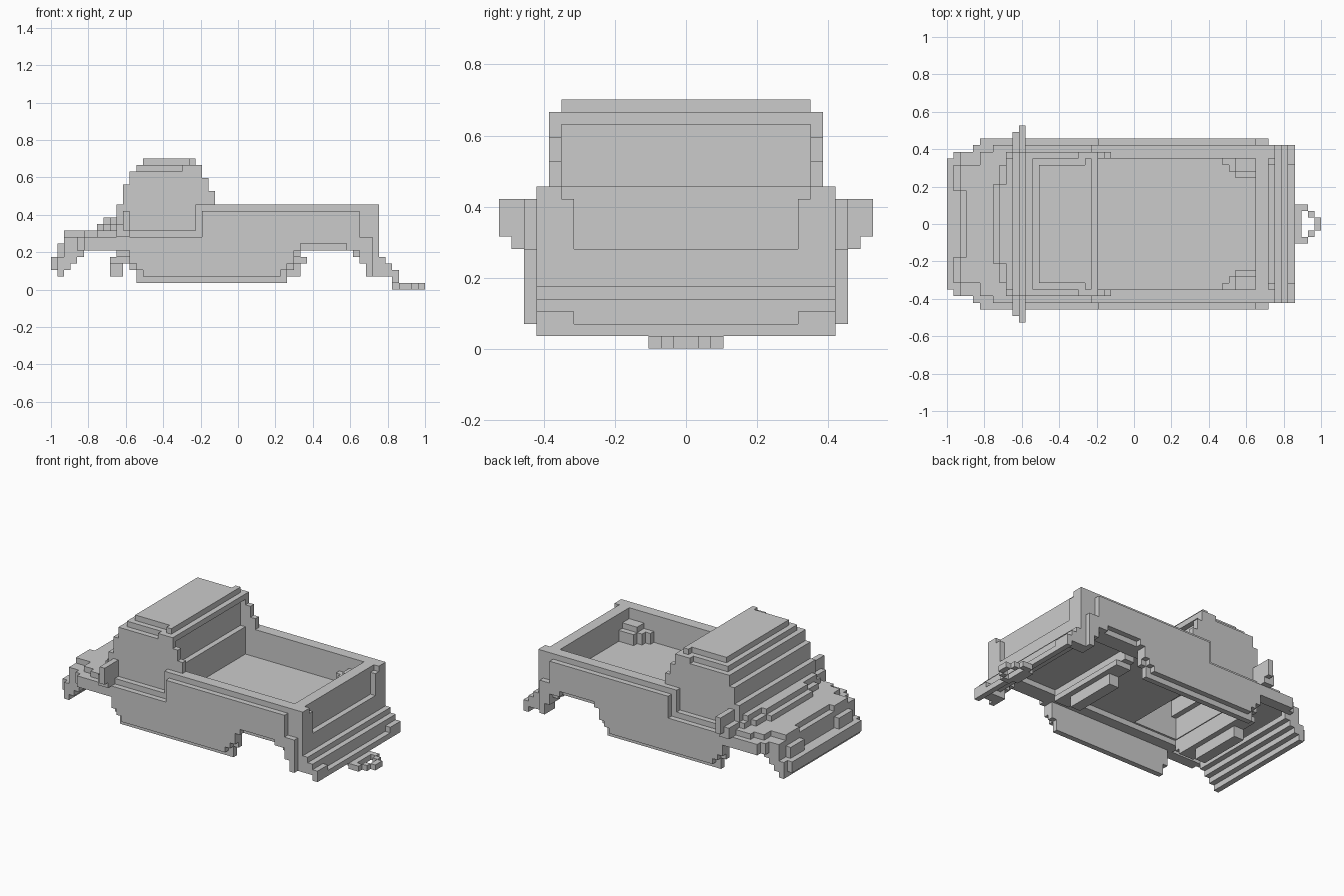
import bpy
import bmesh
from mathutils import Vector

default_cube = bpy.data.objects.get("Cube")
if default_cube:
    bpy.data.objects.remove(default_cube, do_unlink=True)

LENGTH_CELLS = 57
CELL = 2 / LENGTH_CELLS

grey = bpy.data.materials.new("plain_grey")
grey.use_nodes = True
grey.diffuse_color = (0.6, 0.6, 0.6, 1)
grey.node_tree.nodes["Principled BSDF"].inputs["Base Color"].default_value = grey.diffuse_color

parts = {}
filled = set()


def block(x, z, half=None, side=None):
    """Ranges in cells: half spans both sides, side is a mirrored pair."""
    if half is not None:
        return [(x, (-half, half), z)]
    inner, outer = side
    return [(x, (inner, outer), z), (x, (-outer, -inner), z)]


def part(name, *groups):
    """Claim the cells of a part that no earlier part has taken."""
    cells = set()
    for group in groups:
        for x, y, z in group:
            cells.update((i, j, k) for i in range(*x) for j in range(*y) for k in range(*z))
    parts[name] = cells - filled
    filled.update(cells)


def build(name, cells):
    """Skin the part wherever it meets open air."""
    bm = bmesh.new()
    corners = {}

    def corner(point):
        key = tuple(point)
        if key not in corners:
            i, j, k = key
            corners[key] = bm.verts.new(((i - LENGTH_CELLS / 2) * CELL, j * CELL, k * CELL))
        return corners[key]

    for cell in cells:
        for axis in range(3):
            u, v, n = Vector(), Vector(), Vector()
            n[axis] = u[(axis + 1) % 3] = v[(axis + 2) % 3] = 1
            for facing in (-1, 1):
                if tuple(int(c) for c in Vector(cell) + n * facing) in filled:
                    continue
                base = Vector(cell) + (n if facing > 0 else Vector())
                loop = [base, base + u, base + u + v, base + v]
                if facing < 0:
                    loop.reverse()
                bm.faces.new([corner([int(c) for c in p]) for p in loop])
    # merge the flat cells into large faces
    bmesh.ops.dissolve_limit(bm, angle_limit=0.01, verts=bm.verts[:], edges=bm.edges[:])
    mesh = bpy.data.meshes.new(name)
    bm.to_mesh(mesh)
    bm.free()
    mesh.materials.append(grey)
    bpy.context.collection.objects.link(bpy.data.objects.new(name, mesh))


# Hollow cab: side walls, stepped windshield, back wall and roof
part("cab_sides",
     block(x=(10, 22), z=(8, 13), side=(10, 11)),
     block(x=(11, 22), z=(13, 16), side=(10, 11)),
     block(x=(12, 22), z=(16, 18), side=(10, 11)),
     block(x=(20, 23), z=(18, 19), side=(10, 11)),
     block(x=(22, 23), z=(13, 18), side=(10, 11)),
     block(x=(23, 24), z=(13, 17), side=(10, 11)),
     block(x=(24, 25), z=(13, 15), side=(10, 11)))
part("windshield",
     block(x=(10, 11), z=(8, 13), half=10),
     block(x=(11, 12), z=(12, 16), half=10),
     block(x=(12, 13), z=(15, 18), half=10),
     block(x=(13, 14), z=(17, 19), half=10))
part("cab_back", block(x=(21, 22), z=(7, 18), half=10))
part("roof",
     block(x=(13, 23), z=(18, 19), half=10),
     block(x=(14, 21), z=(19, 20), half=9),
     block(x=(21, 22), z=(19, 20), half=10))

# Side mirrors
part("side_mirrors",
     block(x=(10, 12), z=(8, 9), side=(11, 14)),
     block(x=(10, 11), z=(9, 10), side=(11, 14)),
     block(x=(11, 12), z=(9, 12), side=(11, 15)))

# Bed floor with a lower rim along both sides
part("floor",
     block(x=(22, 48), z=(7, 8), half=11),
     block(x=(11, 48), z=(6, 7), side=(9, 11)))

# Cargo bed walls and recessed tailgate
part("bed_walls",
     block(x=(22, 23), z=(8, 13), half=10),
     block(x=(22, 50), z=(7, 13), side=(10, 12)),
     block(x=(49, 50), z=(7, 12), side=(9, 10)))
part("tailgate",
     block(x=(47, 49), z=(5, 13), half=10),
     block(x=(49, 50), z=(5, 8), half=10))
part("bed_wheel_wells",
     block(x=(42, 47), z=(8, 10), side=(9, 10)),
     block(x=(43, 47), z=(8, 10), side=(8, 9)),
     block(x=(44, 47), z=(8, 10), side=(7, 8)),
     block(x=(44, 47), z=(10, 11), side=(8, 10)))

# Side panels: inner skin, then the outer skin one step wider
part("inner_side_panels",
     block(x=(10, 22), z=(6, 9), side=(11, 12)),
     block(x=(22, 48), z=(6, 8), side=(11, 12)),
     block(x=(12, 37), z=(3, 6), side=(11, 12)),
     block(x=(13, 36), z=(1, 3), side=(11, 12)),
     block(x=(46, 50), z=(5, 7), side=(10, 12)),
     block(x=(47, 50), z=(4, 5), side=(10, 12)),
     block(x=(48, 50), z=(2, 4), side=(10, 12)))
part("outer_side_panels",
     block(x=(5, 23), z=(6, 8), side=(12, 13)),
     block(x=(23, 47), z=(7, 12), side=(12, 13)),
     block(x=(11, 38), z=(6, 7), side=(12, 13)),
     block(x=(12, 37), z=(4, 6), side=(12, 13)),
     block(x=(13, 36), z=(3, 4), side=(12, 13)),
     block(x=(14, 35), z=(2, 3), side=(12, 13)),
     block(x=(45, 49), z=(6, 8), side=(12, 13)),
     block(x=(47, 49), z=(4, 6), side=(12, 13)),
     block(x=(48, 49), z=(2, 4), side=(12, 13)))

# Cross beams between the wheel arches, narrowing downwards
part("front_cross_beam",
     block(x=(10, 12), z=(5, 7), half=9),
     block(x=(9, 12), z=(4, 5), half=8),
     block(x=(9, 11), z=(2, 4), half=5))
part("rear_cross_beam",
     block(x=(36, 38), z=(5, 7), half=9),
     block(x=(36, 39), z=(4, 5), half=8),
     block(x=(36, 38), z=(2, 4), half=5))

# Hood skin, rising in rounded steps to the windshield
part("hood",
     block(x=(2, 3), z=(6, 8), half=11),
     block(x=(3, 5), z=(6, 8), side=(10, 11)),
     block(x=(4, 11), z=(6, 8), side=(11, 12)),
     block(x=(3, 10), z=(7, 8), half=11),
     block(x=(3, 10), z=(8, 9), half=5),
     block(x=(4, 10), z=(8, 9), half=9),
     block(x=(5, 10), z=(8, 9), half=11),
     block(x=(7, 10), z=(8, 9), half=12),
     block(x=(7, 10), z=(9, 10), half=6),
     block(x=(8, 10), z=(9, 10), half=9),
     block(x=(9, 10), z=(9, 10), half=11),
     block(x=(8, 10), z=(10, 11), half=6),
     block(x=(9, 10), z=(10, 11), half=10))
part("headlights",
     block(x=(1, 2), z=(5, 7), side=(5, 9)),
     block(x=(2, 4), z=(8, 9), side=(5, 9)))

# Front bumper and nose
part("front_bumper",
     block(x=(0, 1), z=(3, 5), half=10),
     block(x=(1, 2), z=(2, 5), half=11),
     block(x=(2, 3), z=(3, 6), half=11),
     block(x=(3, 4), z=(4, 6), half=11),
     block(x=(4, 5), z=(5, 6), half=11))

# Rear bumper, stepping down and outwards
part("rear_bumper",
     block(x=(49, 51), z=(3, 5), half=12),
     block(x=(50, 51), z=(2, 3), side=(10, 12)),
     block(x=(51, 52), z=(2, 4), half=12),
     block(x=(52, 53), z=(1, 2), half=12),
     block(x=(52, 53), z=(2, 3), side=(9, 12)))

# Tow ring
part("tow_ring",
     block(x=(52, 54), z=(0, 1), half=2),
     block(x=(53, 55), z=(0, 1), side=(2, 3)),
     block(x=(55, 56), z=(0, 1), side=(1, 2)),
     block(x=(56, 57), z=(0, 1), half=1))

for part_name, part_cells in parts.items():
    build(part_name, part_cells)
